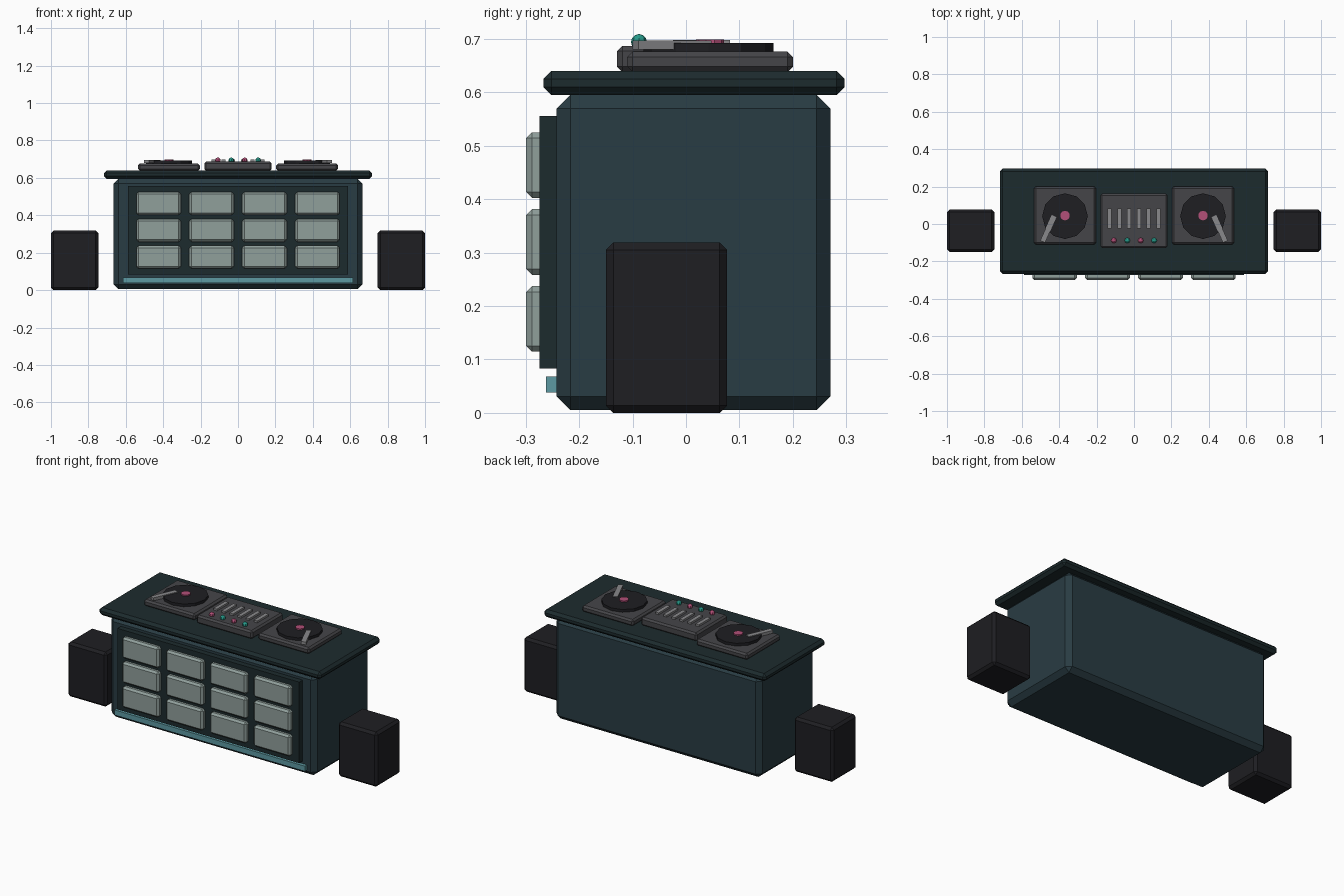
import bpy
from math import pi

if "Cube" in bpy.data.objects:
    bpy.data.objects.remove(bpy.data.objects["Cube"])


def mat(name, r, g, b):
    m = bpy.data.materials.new(name)
    m.diffuse_color = (r, g, b, 1)
    m.use_nodes = True
    m.node_tree.nodes["Principled BSDF"].inputs["Base Color"].default_value = m.diffuse_color
    return m


BODY = mat("dark_teal", 0.022, 0.045, 0.056)
TOP = mat("deep_teal", 0.012, 0.024, 0.027)
PAD = mat("pale_grey_green", 0.28, 0.35, 0.33)
STRIP = mat("light_teal", 0.11, 0.32, 0.36)
BLACK = mat("black", 0.013, 0.013, 0.016)
DECK = mat("deck_grey", 0.06, 0.06, 0.066)
METAL = mat("metal", 0.25, 0.25, 0.26)
PINK = mat("pink", 0.45, 0.08, 0.19)
GREEN = mat("green", 0.02, 0.33, 0.26)


def finish(name, material):
    ob = bpy.context.object
    ob.name = name
    ob.data.materials.append(material)
    return ob


def box(name, x, y, z, material, bevel=0.0, rot=0.0):
    """Box from (min, max) ranges, with an optional flat chamfer."""
    loc = [(a + b) / 2 for a, b in (x, y, z)]
    size = [b - a for a, b in (x, y, z)]
    bpy.ops.mesh.primitive_cube_add(size=1, location=loc, rotation=(0, 0, rot))
    ob = finish(name, material)
    for v in ob.data.vertices:
        v.co = [c * s for c, s in zip(v.co, size)]
    if bevel:
        mod = ob.modifiers.new("chamfer", 'BEVEL')
        mod.width = bevel
        mod.segments = 1
    return ob


def disc(name, x, y, z, r, sides, material):
    bpy.ops.mesh.primitive_cylinder_add(vertices=sides, radius=r, depth=z[1] - z[0],
                                        location=(x, y, (z[0] + z[1]) / 2))
    return finish(name, material)


# Booth cabinet and counter
box("cabinet", (-0.665, 0.665), (-0.242, 0.27), (0.005, 0.596), BODY, 0.026)
box("counter_top", (-0.717, 0.717), (-0.267, 0.297), (0.595, 0.64), TOP, 0.015)

# Front panel with grid of light pads
box("front_panel", (-0.587, 0.587), (-0.274, -0.235), (0.083, 0.556), TOP)
for row in range(3):
    for col in range(4):
        cx, cz = (col - 1.5) * 0.2833, 0.176 + row * 0.1438
        box("light_pad", (cx - 0.119, cx + 0.119), (-0.299, -0.262),
            (cz - 0.0615, cz + 0.0615), PAD, 0.011)
box("light_strip", (-0.615, 0.615), (-0.262, -0.235), (0.038, 0.068), STRIP)

# Mirrored speakers and turntables
for s, side in ((-1, "left"), (1, "right")):
    cx = s * 0.8735
    box(side + "_speaker", (cx - 0.1265, cx + 0.1265), (-0.15, 0.077), (0, 0.319), BLACK, 0.014)
    cx = s * 0.369
    box(side + "_deck", (cx - 0.166, cx + 0.166), (-0.11, 0.2), (0.638, 0.676), DECK, 0.01)
    disc(side + "_platter", cx, 0.042, (0.67, 0.692), 0.122, 12, BLACK)
    disc(side + "_record_label", cx, 0.045, (0.688, 0.699), 0.026, 10, PINK)
    ax = s * 0.458
    box(side + "_tone_arm", (ax - 0.014, ax + 0.014), (-0.101, 0.049),
        (0.68, 0.697), METAL, rot=s * 0.42)

# Mixer with sliders and knobs
box("mixer", (-0.18, 0.18), (-0.129, 0.162), (0.638, 0.687), DECK, 0.01)
for i in range(6):
    cx = (i - 2.5) * 0.052
    box("slider", (cx - 0.011, cx + 0.011), (-0.024, 0.082), (0.68, 0.698), METAL)
for i in range(4):
    bpy.ops.mesh.primitive_uv_sphere_add(segments=8, ring_count=6, radius=0.015,
                                         location=((i - 1.5) * 0.0717, -0.088, 0.694))
    finish("knob", (PINK, GREEN)[i % 2])
